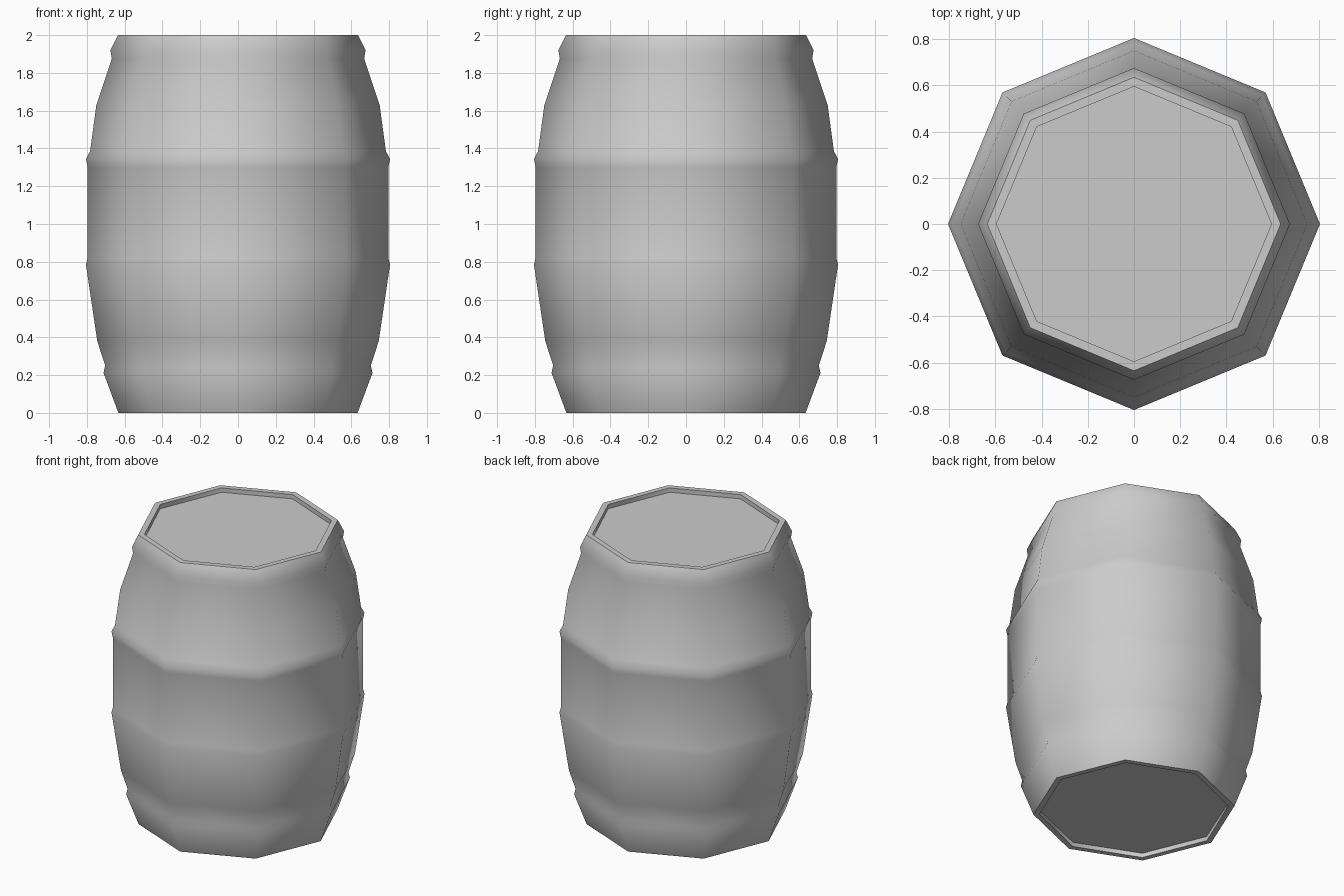
import bpy, bmesh, math

if "Cube" in bpy.data.objects:
    bpy.data.objects.remove(bpy.data.objects["Cube"])

SIDES = 8

# Barrel silhouette (radius, height): recessed base, bulging wall with hoop ridges, recessed lid
profile = [
    (0.595, 0.03), (0.595, 0.0), (0.633, 0.0),
    (0.712, 0.212), (0.703, 0.25), (0.745, 0.38),
    (0.805, 0.785), (0.796, 0.82), (0.796, 1.30),
    (0.805, 1.345), (0.783, 1.385), (0.75, 1.63),
    (0.668, 1.875), (0.675, 1.92), (0.635, 2.0),
    (0.595, 2.0), (0.595, 1.97),
]

bm = bmesh.new()
rings = []
for r, z in profile:
    rings.append([bm.verts.new((r * math.cos(2 * math.pi * i / SIDES),
                                r * math.sin(2 * math.pi * i / SIDES), z))
                  for i in range(SIDES)])

# Walls between neighbouring rings
for a, b in zip(rings, rings[1:]):
    for i in range(SIDES):
        j = (i + 1) % SIDES
        bm.faces.new((a[i], a[j], b[j], b[i]))

# Base and lid panels
bm.faces.new(rings[0][::-1])
bm.faces.new(rings[-1])

mesh = bpy.data.meshes.new("barrel")
bm.to_mesh(mesh)
bm.free()
barrel = bpy.data.objects.new("barrel", mesh)
bpy.context.collection.objects.link(barrel)

# Soft sides, crisp rims
bpy.context.view_layer.objects.active = barrel
barrel.select_set(True)
bpy.ops.object.shade_smooth_by_angle(angle=math.radians(50))
